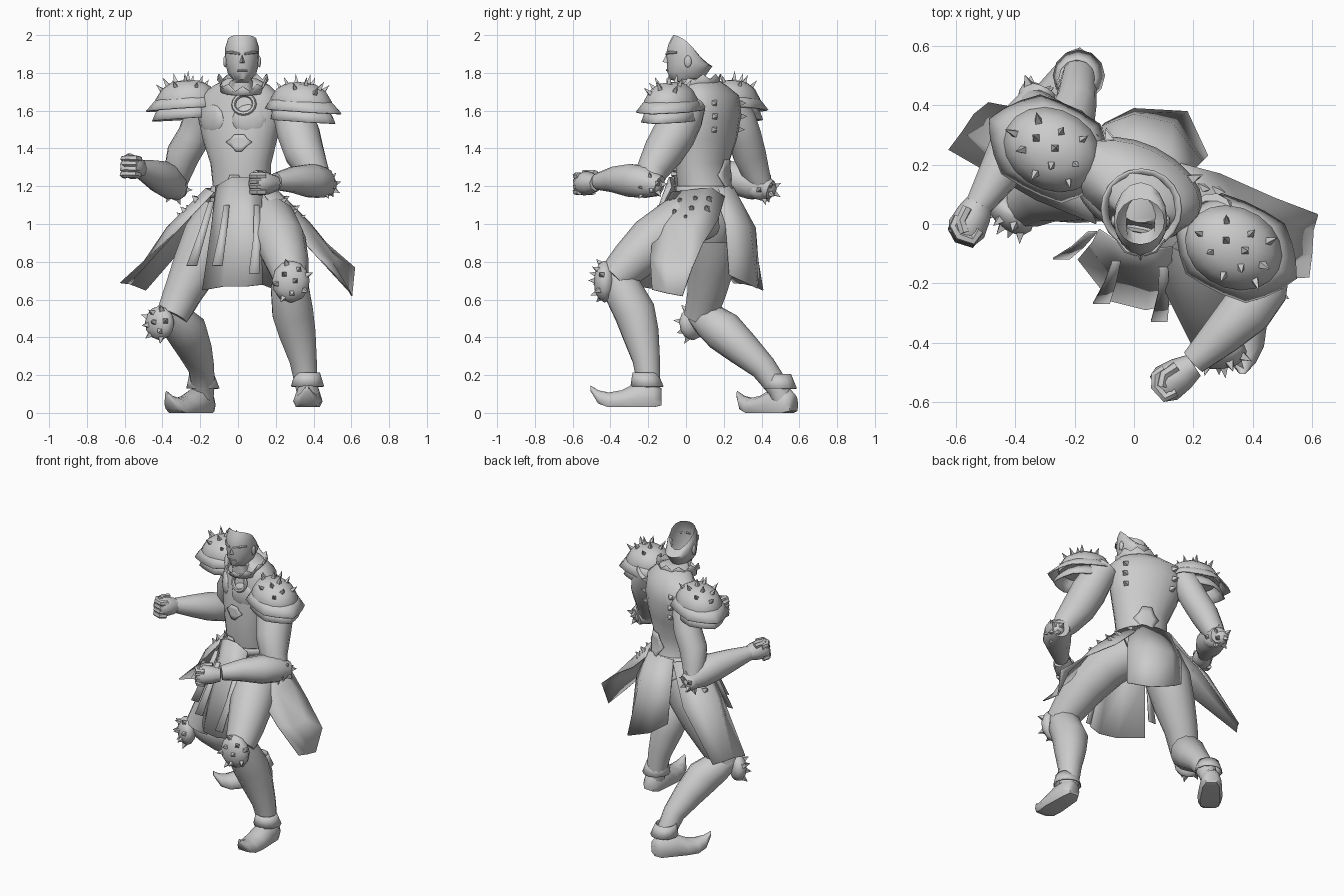
import bpy, bmesh, math
from mathutils import Vector as V, Matrix

if "Cube" in bpy.data.objects:
    bpy.data.objects.remove(bpy.data.objects["Cube"])

grey = bpy.data.materials.new("armour grey")
grey.diffuse_color = (0.6, 0.6, 0.6, 1)
grey.use_nodes = True
grey.node_tree.nodes["Principled BSDF"].inputs["Base Color"].default_value = grey.diffuse_color
YAW = math.radians(-26)                       # body twist
ROT = Matrix.Rotation(YAW, 3, 'Z')
SIDE, FRONT = ROT @ V((1, 0, 0)), ROT @ V((0, -1, 0))


def finish(name, verts, faces, angle=40, thick=0):
    me = bpy.data.meshes.new(name)
    me.from_pydata([tuple(v) for v in verts], [], faces)
    bm = bmesh.new()
    bm.from_mesh(me)
    bmesh.ops.recalc_face_normals(bm, faces=bm.faces)
    bm.to_mesh(me)
    bm.free()
    ob = bpy.data.objects.new(name, me)
    bpy.context.collection.objects.link(ob)
    me.materials.append(grey)
    if thick:
        ob.modifiers.new("thickness", 'SOLIDIFY').thickness = thick
    bpy.ops.object.select_all(action='DESELECT')
    ob.select_set(True)
    bpy.context.view_layer.objects.active = ob
    if angle:
        bpy.ops.object.shade_smooth_by_angle(angle=math.radians(angle))
    return ob


def loft(name, rings, caps=True, closed=True, angle=50, thick=0):
    n = len(rings[0])
    verts = [p for r in rings for p in r]
    faces = [(i*n + j, i*n + (j+1) % n, (i+1)*n + (j+1) % n, (i+1)*n + j)
             for i in range(len(rings)-1) for j in range(n if closed else n-1)]
    if caps:
        faces += [tuple(range(n)), tuple(range(len(verts)-n, len(verts)))]
    return finish(name, verts, faces, angle, thick)


def tube(name, pts, sides=12):
    P = [V(p[:3]) for p in pts]
    rings, u, last = [], None, None
    for i, p in enumerate(P):
        t = (P[min(i+1, len(P)-1)] - P[max(i-1, 0)]).normalized()
        u = t.orthogonal().normalized() if u is None else last.rotation_difference(t) @ u
        last, w = t, t.cross(u)
        rings.append([p + pts[i][3]*(u*math.cos(a) + w*math.sin(a))
                      for a in (2*math.pi*k/sides for k in range(sides))])
    return loft(name, rings)


def sheet(name, *rows):
    return loft(name, [[V(p) for p in r] for r in rows], caps=False, closed=False, thick=0.006)


def spikes(name, places, r=0.02, h=0.032):
    verts, faces = [], []
    for p, n in places:
        p, n = V(p), V(n).normalized()
        u = n.orthogonal().normalized()
        w, b = n.cross(u), len(verts)
        verts += [p - n*0.008 + r*(u*math.cos(a) + w*math.sin(a)) for a in (0, 1.571, 3.142, 4.712)]
        verts.append(p + n*h)
        faces += [(b+k, b+(k+1) % 4, b+4) for k in range(4)] + [(b, b+1, b+2, b+3)]
    return finish(name, verts, faces, 0)


def ball(name, c, rad, yaw=YAW, axis=None, n=0, cone=70, h=.032):
    """Ellipsoid, with spikes spread around an axis when n is given."""
    m, c, rad = Matrix.Rotation(yaw, 3, 'Z'), V(c), V(rad)
    at = lambda d: c + m @ V([d[i]*rad[i] for i in range(3)])
    rings = [[at((math.sin(t)*math.cos(a), math.sin(t)*math.sin(a), math.cos(t)))
              for a in (2*math.pi*k/14 for k in range(14))] for t in (0.06, .5, 1, 1.5, 2, 2.5, 3.08)]
    if name:
        loft(name, rings)
    if n:
        q, out = V((0, 0, 1)).rotation_difference(V(axis).normalized()), []
        for k in range(n):
            t, a = math.radians(cone)*math.sqrt((k+.3)/n), 2.4*k
            d = m.transposed() @ (q @ V((math.sin(t)*math.cos(a), math.sin(t)*math.sin(a), math.cos(t))))
            out.append((at(d), m @ V([d[i]/rad[i] for i in range(3)])))
        spikes((name or "shoulder") + "_spikes", out, h=h)


# Torso: twisted oval sections (z, centre x, centre y, half width, half depth)
BODY = [(.9, 0, .13, .1, .1), (1.0, 0, .14, .165, .15), (1.1, .01, .125, .17, .155), (1.2, .02, .095, .158, .135),
        (1.32, .015, .085, .167, .135), (1.45, .01, .11, .208, .147), (1.58, .01, .125, .238, .147),
        (1.68, .01, .13, .228, .127), (1.735, .02, .105, .155, .095), (1.77, .02, .08, .08, .075)]


def on_body(z, deg, off=0.0):
    for a, b in zip(BODY, BODY[1:]):
        if a[0] <= z <= b[0]:
            f = (z-a[0])/(b[0]-a[0])
            cx, cy, w, d = (a[i] + f*(b[i]-a[i]) for i in range(1, 5))
            t = math.radians(deg)
            return V((cx, cy, z)) + SIDE*(w+off)*math.cos(t) + FRONT*(d+off)*math.sin(t)


loft("torso", [[on_body(b[0], k*360/20) for k in range(20)] for b in BODY])
for s, nm in ((-1, "right"), (1, "left")):
    ball(nm + "_chest_muscle", on_body(1.55, 90 - s*32, -.022), (.095, .03, .085), YAW + s*.45)
    spikes(nm + "_back_spikes", [(on_body(z, 270 + s*42), on_body(z, 270 + s*42, 1) - on_body(z, 270 + s*42))
                                 for z in (1.5, 1.57, 1.64)], .024, .035)
loft("belt", [[on_body(z, k*18, o) for k in range(20)] for z, o in ((1.14, .008), (1.17, .014), (1.2, .008))],
     caps=False, thick=.008)
# Chest ornaments follow the body surface
tube("pendant_ring", [(*on_body(1.635 + .05*math.sin(t), 68 + 14*math.cos(t), .01), .012)
                      for t in (2*math.pi*k/16 for k in range(17))], 6)
for nm, z, deg, w, h in (("belly_badge", 1.43, 72, 20, .045), ("buckle", 1.2, 80, 22, .06),
                         ("lower_back_plate", 1.25, 270, 28, .09)):
    sheet(nm, *[[on_body(z + h*v, deg + w*u*m, .012) for u in (-1, -.5, 0, .5, 1)]
                for v, m in ((1, .35), (.5, .6), (.1, 1), (-.4, .6), (-1, .25))])

# Head, open at the back: tilted sections (front y, front z, back y, back z, half width)
HEAD = [(-.03, 1.68, .13, 1.69, .085), (-.03, 1.75, .1, 1.75, .066), (-.085, 1.765, .09, 1.765, .048),
        (-.1, 1.81, .1, 1.78, .075), (-.1, 1.86, .125, 1.815, .086), (-.106, 1.9, .14, 1.835, .09),
        (-.092, 1.955, .11, 1.85, .09), (-.068, 2.0, .085, 1.865, .08)]
loft("head", [[V((.022 + w*math.sin(t), (fy+by)/2 - (by-fy)/2*math.cos(t),
                  (fz+bz)/2 + (fz-bz)/2*math.cos(t)
                  + (.03*math.sin(t)**2 if fz > 1.95 else 0)))
               for t in (2*math.pi*k/16 for k in range(16))] for fy, fz, by, bz, w in HEAD], caps=False)
finish("nose", [(.022, -.1, 1.905), (.005, -.09, 1.85), (.039, -.09, 1.85), (.022, -.125, 1.858)],
       [(0, 1, 3), (0, 3, 2), (1, 2, 3), (0, 2, 1)], 0)
tube("mouth", [(-.005, -.094, 1.812, .004), (.022, -.101, 1.814, .006), (.049, -.094, 1.812, .004)], 6)
for s, nm in ((-1, "right"), (1, "left")):
    tube(nm + "_brow", [(.022 + s*.012, -.104, 1.9, .006), (.022 + s*.05, -.09, 1.908, .008),
                        (.022 + s*.08, -.05, 1.908, .006)], 6)
    ball(nm + "_ear", (.022 + s*.09, .01, 1.86), (.01, .02, .032), 0)
# Jagged collar, low at the front
loft("collar", [[V((.025 + r*math.cos(t), .05 + r*math.sin(t), z - dip*max(0, -math.sin(t)) + (k % 2)*j))
                 for k, t in ((k, 2*math.pi*k/20) for k in range(20))]
                for r, z, j, dip in ((.11, 1.7, 0, .02), (.112, 1.745, 0, .05), (.13, 1.765, .03, .065))],
     caps=False, thick=.008)


# Shoulder pads: dome, flared scalloped brim and an under-plate
def pad(nm, c, s, dz=0):
    def ring(k, z, wave=0):
        out = []
        for i in range(18):
            t = 2*math.pi*i/18
            m = k*(1 + wave*math.cos(6*t))
            o = m*math.cos(t)
            out.append(V((*c, z + dz - .012*o)) + SIDE*s*(.18*o + .02*max(0, o)*wave*20)
                       + FRONT*.145*m*math.sin(t))
        return out
    loft(nm + "_pad_dome", [ring(*a) for a in ((.08, 1.75), (.45, 1.742), (.75, 1.708), (.94, 1.655), (.9, 1.62))])
    loft(nm + "_pad_brim", [ring(.8, 1.675), ring(.98, 1.64, .02), ring(1.13, 1.6, .05)], caps=False, thick=.008)
    loft(nm + "_pad_under", [ring(.75, 1.62), ring(.9, 1.585, .03), ring(.96, 1.545, .05)], caps=False, thick=.008)
    ball(None, (*c, 1.61 + dz), (.165, .13, .135), YAW, SIDE*s*.1 + V((0, 0, 1)), 11, 52, .055)


pad("left", (.335, -.08), 1)
pad("right", (-.275, .25), -1, .012)

# Arms
tube("left_upper_arm", [(.25, .02, 1.64, .09), (.29, -.01, 1.57, .105), (.32, -.06, 1.48, .115),
                        (.35, -.12, 1.38, .108), (.4, -.18, 1.28, .085), (.445, -.19, 1.21, .06)])
tube("right_upper_arm", [(-.18, .24, 1.64, .085), (-.2, .28, 1.56, .09), (-.23, .31, 1.47, .09),
                         (-.29, .335, 1.37, .09), (-.32, .37, 1.27, .075), (-.335, .4, 1.2, .06)])
tube("left_bracer", [(.475, -.14, 1.2, .055), (.44, -.21, 1.22, .085), (.38, -.29, 1.23, .09),
                     (.29, -.38, 1.235, .07), (.2, -.465, 1.225, .046)])
tube("right_bracer", [(-.31, .45, 1.18, .05), (-.35, .36, 1.21, .085), (-.4, .26, 1.245, .09),
                      (-.46, .16, 1.27, .07), (-.525, .06, 1.295, .046)])
ball("left_elbow_guard", (.455, -.2, 1.205), (.055, .085, .06), -.6, (1, .1, -.2), 8, 80)
ball("right_elbow_guard", (-.33, .4, 1.185), (.055, .085, .06), .4, (.5, 1, -.4), 8, 80)


# Fists: palm, four curled fingers, thumb
def fist(nm, c, d):
    c, d = V(c), V(d).normalized()
    side = d.cross(V((0, 0, 1))).normalized()
    up = side.cross(d)
    tube(nm + "_palm", [(*(c + d*a), r) for a, r in ((-.08, .042), (-.03, .058), (.03, .066), (.065, .05))], 8)
    for k in range(4):
        o = c + up*(.04 - .028*k)
        tube(f"{nm}_finger_{k}", [(*(o + d*a + side*b), .018) for a, b in
                                  ((.02, -.04), (.06, -.036), (.066, .012), (.045, .042), (.01, .042))], 6)
    tube(nm + "_thumb", [(*(c + d*a + up*.052 + side*b), .018) for a, b in ((-.03, .03), (.02, .03), (.05, .0))], 6)


fist("left_hand", (.135, -.52, 1.215), (-.75, -.5, 0))
fist("right_hand", (-.55, .01, 1.3), (-.4, -.8, .1))

# Legs
tube("left_thigh", [(.095, .1, 1.06, .135), (.175, -.04, 1.0, .142), (.227, -.18, .905, .135),
                    (.26, -.29, .8, .115), (.28, -.38, .71, .093)])
tube("right_thigh", [(-.07, .15, 1.06, .135), (-.15, .15, .93, .145), (-.22, .13, .78, .13),
                     (-.29, .11, .64, .105), (-.35, .075, .51, .088)])
tube("left_shin", [(.27, -.39, .76, .07), (.275, -.34, .66, .104), (.29, -.27, .53, .112), (.315, -.24, .42, .1),
                   (.345, -.21, .28, .075), (.365, -.195, .13, .06), (.37, -.19, .07, .055)])
tube("right_shin", [(-.38, .05, .53, .06), (-.33, .12, .49, .095), (-.27, .2, .43, .11), (-.23, .3, .34, .093),
                    (-.195, .41, .24, .07), (-.185, .49, .13, .06), (-.185, .51, .07, .055)])
ball("left_knee_guard", (.28, -.43, .695), (.1, .06, .11), 0, (0, -1, .05), 9, 75)
ball("right_knee_guard", (-.415, .035, .475), (.09, .055, .09), -.7, (-.7, -.7, -.1), 9, 75)


# Curled-toe shoes with ankle cuffs: (distance from heel, bottom, top, half width)
def shoe(nm, heel, toe, z0, ankle):
    heel, d = V((*heel, z0)), (V(toe) - V(heel)).normalized().to_3d()
    w = V((-d.y, d.x, 0))
    rings = []
    for a, lo, hi, hw in ((0, .01, .1, .04), (.04, 0, .13, .065), (.13, 0, .13, .072), (.21, 0, .09, .078),
                          (.28, .0, .078, .07), (.335, .02, .09, .045), (.375, .085, .115, .01)):
        rings.append([heel + d*a + w*hw*x + V((0, 0, lo + (hi-lo)*z)) for x, z in
                      ((-.8, 0), (.8, 0), (1, .35), (.75, .8), (.25, 1), (-.25, 1), (-.75, .8), (-1, .35))])
    loft(nm + "_shoe", rings, angle=60)
    loft(nm + "_cuff", [[V(ankle) + V((r*math.cos(t), r*math.sin(t), z)) - d*(.09-r)*-.5 for t in
                         (2*math.pi*k/12 for k in range(12))] for r, z in ((.066, .075), (.088, 0))],
         caps=False, thick=.006)


shoe("left", (.375, -.13), (.365, -.5), .03, (.368, -.205, .14))
shoe("right", (-.15, .57), (-.38, .27), 0, (-.185, .5, .13))

# Skirt: hanging panels
sheet("front_tabard", [(-.12, -.02, 1.2), (-.03, -.08, 1.25), (.05, -.09, 1.25), (.13, -.08, 1.2)],
      [(-.14, -.06, 1.0), (-.05, -.15, 1.0), (.06, -.18, 1.0), (.125, -.17, 1.0)],
      [(-.19, -.12, .65), (-.08, -.26, .67), (.04, -.29, .67), (.13, -.27, .68)])
sheet("left_hip_panel", [(.13, -.08, 1.17), (.2, 0, 1.18), (.2, .1, 1.19), (.1, .22, 1.2)],
      [(.28, -.17, .98), (.36, -.08, 1.0), (.38, .04, 1.01), (.29, .17, 1.02)],
      [(.43, -.19, .82), (.5, -.11, .8), (.52, -.01, .82), (.47, .09, .9)],
      [(.59, -.18, .655), (.6, -.1, .635), (.605, -.02, .62), (.62, .03, .77)])
sheet("right_hip_panel", [(-.13, 0, 1.17), (-.17, .1, 1.19), (-.15, .2, 1.19), (-.08, .26, 1.19)],
      [(-.33, .08, .96), (-.38, .19, .98), (-.34, .31, .97), (-.23, .36, .95)],
      [(-.625, .25, .69), (-.58, .31, .685), (-.54, .37, .67), (-.49, .41, .65)])
sheet("back_panel", [(-.08, .25, 1.2), (.02, .25, 1.2), (.12, .22, 1.2), (.17, .15, 1.18)],
      [(-.11, .33, .98), (0, .37, .98), (.13, .34, .98), (.23, .21, 1.0)],
      [(-.1, .34, .8), (0, .39, .73), (.18, .38, .66), (.25, .23, .73)])
for k, (a, b, e) in enumerate([((-.14, -.03, 1.12), (-.19, -.08, .95), (-.245, -.12, .78)),
                               ((-.06, -.13, 1.1), (-.08, -.2, .95), (-.11, -.27, .78)),
                               ((.1, -.15, 1.1), (.1, -.24, .92), (.085, -.33, .74))]):
    sheet(f"hanging_strap_{k}", *[[V(p) + V((x*g, 0, 0)) for x in (-1, 1)]
                                  for p, g in ((a, .015), (b, .02), (e, .028))])
spikes("left_hip_spikes", [((x, y, z), (.8, -.1, .55)) for x, y, z in
                           ((.235, -.03, 1.12), (.245, .05, 1.13), (.23, .12, 1.13), (.29, -.06, 1.06),
                            (.3, .03, 1.08), (.28, .11, 1.08), (.33, 0, 1.03))], .024, .035)
spikes("right_hip_spikes", [((x, y, z), (-.7, .2, .6)) for x, y, z in
                            ((-.22, .11, 1.13), (-.21, .18, 1.13), (-.25, .24, 1.08), (-.28, .15, 1.07),
                             (-.3, .22, 1.04))], .024, .035)
